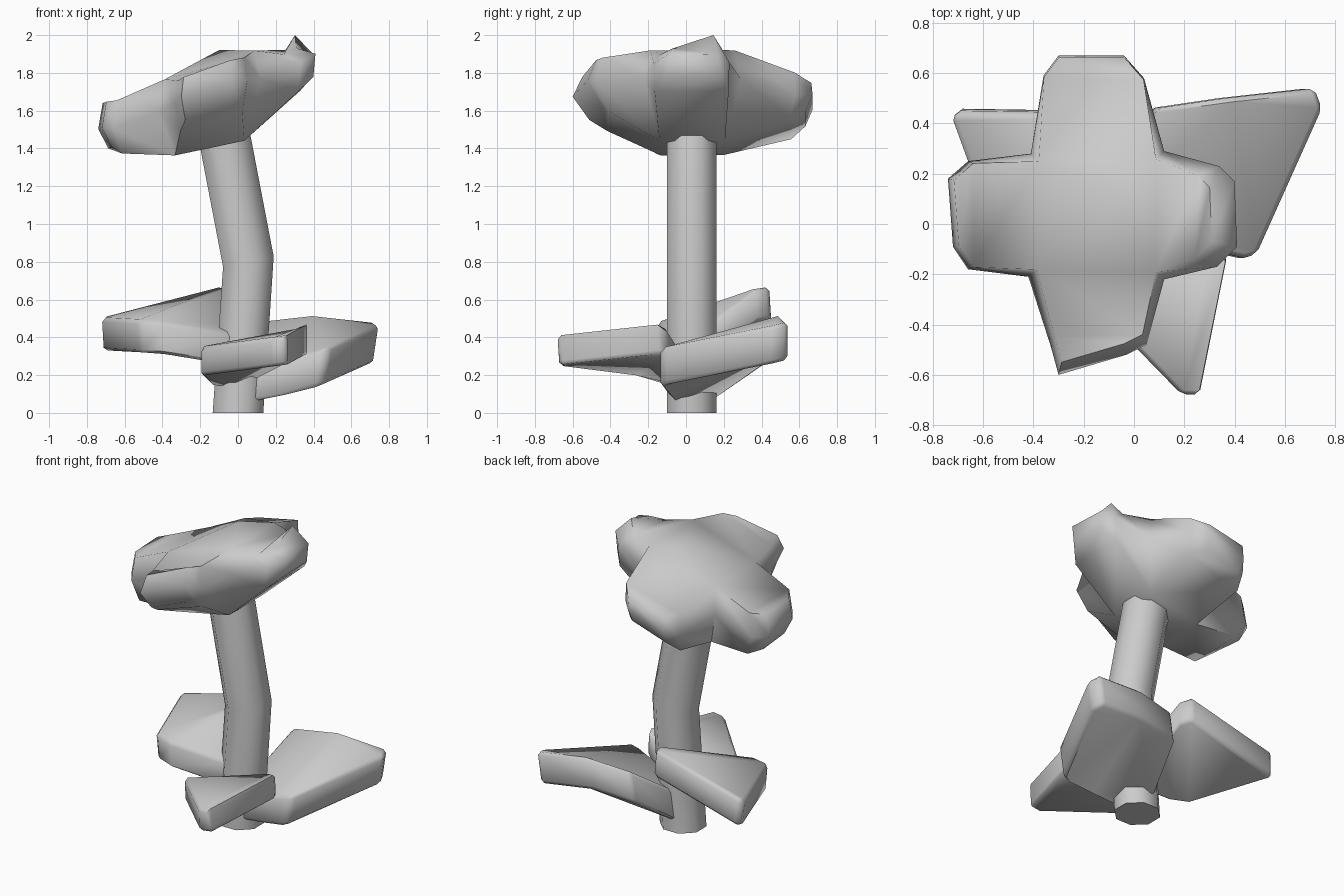
import bpy, bmesh, math
from mathutils import Vector

if "Cube" in bpy.data.objects:
    bpy.data.objects.remove(bpy.data.objects["Cube"])


def finish(name, bm, bevel=0.0, angle=50):
    bmesh.ops.recalc_face_normals(bm, faces=bm.faces)
    mesh = bpy.data.meshes.new(name)
    bm.to_mesh(mesh)
    bm.free()
    obj = bpy.data.objects.new(name, mesh)
    bpy.context.collection.objects.link(obj)
    bpy.ops.object.select_all(action='DESELECT')
    bpy.context.view_layer.objects.active = obj
    obj.select_set(True)
    if bevel:
        mod = obj.modifiers.new("soft_edges", 'BEVEL')
        mod.width = bevel
        mod.segments = 1
        mod.limit_method = 'ANGLE'
        mod.angle_limit = math.radians(40)
        bpy.ops.object.modifier_apply(modifier=mod.name)
    bpy.ops.object.shade_smooth_by_angle(angle=math.radians(angle))
    return obj


def bridge(bm, a, b):
    n = len(a)
    for i in range(n):
        j = (i + 1) % n
        bm.faces.new((a[i], a[j], b[j], b[i]))


# Bent eight-sided stem
bm = bmesh.new()
rings = []
for x, z, tilt in ((0.0, 0.0, 0.0), (0.055, 0.8, 0.03), (-0.083, 1.52, 0.03)):
    rings.append([bm.verts.new((x + 0.145 * math.cos(a), 0.03 + 0.141 * math.sin(a), z + tilt * math.cos(a)))
                  for a in (math.pi / 8 + k * math.pi / 4 for k in range(8))])
for a, b in zip(rings, rings[1:]):
    bridge(bm, a, b)
bm.faces.new(rings[0])
bm.faces.new(rings[-1])
finish("stem", bm)


# Thick slanted leaves: outline of the upper side, pushed along a slanted depth
def leaf(name, outline, depth):
    bm = bmesh.new()
    top = [bm.verts.new(p) for p in outline]
    low = [bm.verts.new(Vector(p) + Vector(depth)) for p in outline]
    bridge(bm, top, low)
    for ring in (top, low):
        bmesh.ops.triangulate(bm, faces=[bm.faces.new(ring)])
    finish(name, bm, 0.02)


leaf("right_leaf", [(0.06, -0.06, 0.25), (0.24, -0.09, 0.28), (0.44, -0.135, 0.34),
                    (0.49, -0.12, 0.35), (0.75, 0.46, 0.46), (0.72, 0.54, 0.48),
                    (0.36, 0.50, 0.52), (0.09, 0.46, 0.49), (0.0, 0.15, 0.27)],
     (-0.03, 0.0, -0.20))
leaf("left_leaf", [(-0.02, -0.08, 0.42), (-0.40, -0.15, 0.48), (-0.53, -0.11, 0.49),
                   (-0.72, 0.41, 0.50), (-0.71, 0.45, 0.51),
                   (-0.09, 0.44, 0.67), (-0.05, 0.37, 0.66), (0.0, 0.12, 0.47)],
     (0.01, 0.01, -0.175))
leaf("front_leaf", [(0.10, 0.0, 0.29), (0.02, 0.0, 0.29), (-0.15, -0.10, 0.30),
                    (-0.20, -0.28, 0.35), (0.19, -0.68, 0.40), (0.26, -0.68, 0.41),
                    (0.37, -0.13, 0.47), (0.33, -0.10, 0.45)], (0.0, 0.01, -0.155))

# Four-lobed head. Per lobe: inner corner with its lower height, four tip points
# with upper heights, rim and lower heights, and tip scale of upper and lower
# layers. Heights are measured above a plane that climbs towards +x.
lobes = [
    ((0.12, -0.22), 1.43, [(0.33, -0.17, 1.82), (0.41, -0.09, 1.83), (0.40, 0.17, 1.90), (0.34, 0.23, 1.84)],
     1.77, 1.65, 0.82, 0.98),
    ((0.12, 0.29), 1.43, [(0.04, 0.58, 1.79), (-0.04, 0.67, 1.76), (-0.30, 0.67, 1.79), (-0.36, 0.59, 1.82)],
     1.70, 1.61, 0.99, 0.94),
    ((-0.41, 0.28), 1.47, [(-0.66, 0.25, 1.86), (-0.74, 0.18, 1.87), (-0.72, -0.09, 1.87), (-0.66, -0.18, 1.86)],
     1.74, 1.62, 0.96, 0.91),
    ((-0.42, -0.21), 1.47, [(-0.33, -0.49, 1.86), (-0.30, -0.60, 1.87), (-0.03, -0.52, 1.88), (0.05, -0.48, 1.87)],
     1.77, 1.64, 0.92, 0.86),
]
centre = Vector((-0.15, 0.03))
SLOPE = 0.32

bm = bmesh.new()


def head_point(x, y, scale, height):
    q = centre + (Vector((x, y)) - centre) * scale
    return bm.verts.new((q.x, q.y, height + SLOPE * q.x))


upper, rim, lower = [], [], []
for (cx, cy), c_low, tips, z_rim, z_low, s_up, s_low in lobes:
    upper.append(head_point(cx, cy, 0.88, 1.89))
    rim.append(head_point(cx, cy, 1.0, 1.73))
    lower.append(head_point(cx, cy, 0.68, c_low))
    for k, (x, y, z_up) in enumerate(tips):
        drop = 0.05 if k in (0, 3) else 0.0
        upper.append(head_point(x, y, s_up, z_up))
        rim.append(head_point(x, y, 1.0, z_rim - drop / 2))
        lower.append(head_point(x, y, s_low, z_low - drop))
bridge(bm, upper, rim)
bridge(bm, rim, lower)
for ring in (upper, lower):
    for i in range(4):
        s = [ring[(i * 5 + k) % 20] for k in range(6)]
        bm.faces.new((s[0], s[1], s[4], s[5]))
        bm.faces.new(s[1:5])
bm.faces.new(lower[::5])
# Slight crown at the middle of the upper side
crown = bm.verts.new((-0.10, 0.15, 1.92))
for i in range(4):
    bm.faces.new((upper[i * 5], upper[(i * 5 + 5) % 20], crown))
zmax = max(v.co.z for v in bm.verts)
for v in bm.verts:
    if v.co.z > 1.9:
        v.co.z = 1.9 + (v.co.z - 1.9) * 0.1 / (zmax - 1.9)
finish("flower_head", bm, angle=75)
